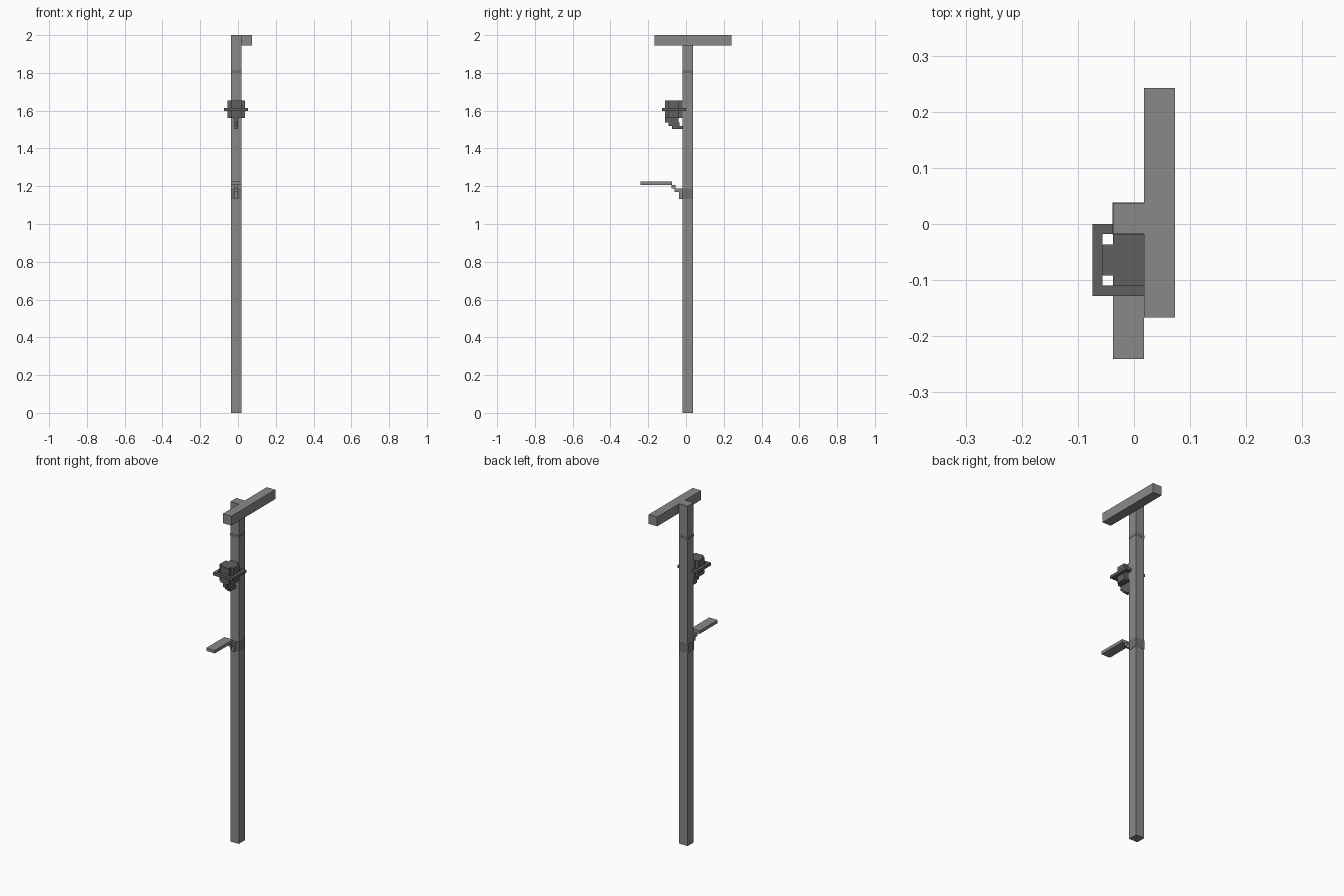
import bpy, bmesh

if "Cube" in bpy.data.objects:
    bpy.data.objects.remove(bpy.data.objects["Cube"])


def material(name, v):
    m = bpy.data.materials.new(name)
    m.diffuse_color = (v, v, v, 1)
    m.use_nodes = True
    m.node_tree.nodes["Principled BSDF"].inputs["Base Color"].default_value = m.diffuse_color
    return m


STEEL = material("light steel", 0.25)
BAND = material("band grey", 0.16)
DARK = material("dark iron", 0.115)


def box(name, x, y, z, mat):
    """Flat-faced box from (min, max) ranges."""
    me = bpy.data.meshes.new(name)
    bm = bmesh.new()
    bmesh.ops.create_cube(bm, size=1)
    for v in bm.verts:
        for i, (lo, hi) in enumerate((x, y, z)):
            v.co[i] = hi if v.co[i] > 0 else lo
    bm.to_mesh(me)
    bm.free()
    me.materials.append(mat)
    ob = bpy.data.objects.new(name, me)
    bpy.context.collection.objects.link(ob)
    return ob


def prism(name, pts, z, mat):
    """Vertical prism from an xy outline."""
    me = bpy.data.meshes.new(name)
    bm = bmesh.new()
    f = bm.faces.new([bm.verts.new((x, y, z[0])) for x, y in pts])
    top = bmesh.ops.extrude_face_region(bm, geom=[f])["geom"]
    for v in top:
        if isinstance(v, bmesh.types.BMVert):
            v.co.z = z[1]
    bmesh.ops.recalc_face_normals(bm, faces=bm.faces)
    bm.to_mesh(me)
    bm.free()
    me.materials.append(mat)
    ob = bpy.data.objects.new(name, me)
    bpy.context.collection.objects.link(ob)


PX, PY = (-0.0375, 0.018), (-0.018, 0.0375)   # post section
CX, CY = -0.01, -0.064                        # centre of the hanging bowl

# post and crossbar
box("post", PX, PY, (0, 2), STEEL)
box("crossbar", (0.018, 0.0735), (-0.167, 0.242), (1.945, 2), STEEL)

# thin bands wrapped round the post
e = 0.0008
for name, z in (("upper_band", (1.80, 1.815)), ("lower_band", (1.132, 1.187))):
    box(name, (PX[0] - e, PX[1] + e), (PY[0] - e, PY[1] + e), z, BAND)

# bowl with a plus-shaped section
a, b = 0.046, 0.0277
plus = [(a, b), (b, b), (b, a), (-b, a), (-b, b), (-a, b),
        (-a, -b), (-b, -b), (-b, -a), (b, -a), (b, -b), (a, -b)]
prism("bowl", [(CX + x, CY + y) for x, y in plus], (1.56, 1.655), DARK)

# square rim made of four bars around the bowl
o, i, rz = 0.064, 0.046, (1.599, 1.615)
for s, side in ((-1, "low"), (1, "high")):
    lo, hi = sorted((s * i, s * o))
    box("rim_y_" + side, (CX - o, CX + o), (CY + lo, CY + hi), rz, DARK)
    box("rim_x_" + side, (CX + lo, CX + hi), (CY - i, CY + i), rz, DARK)

# stepped arm from bowl to post
ARM = (-0.0195, 0.0)
for n, (y, z) in enumerate((((-0.11, -0.04), (1.537, 1.56)),
                            ((-0.092, -0.034), (1.518, 1.537)),
                            ((-0.074, -0.018), (1.502, 1.518)))):
    box(f"bowl_arm_{n}", ARM, y, z, DARK)

# shelf plate and its stepped bracket
box("shelf_plate", PX, (-0.241, -0.074), (1.206, 1.224), STEEL)
for n, (y, z) in enumerate((((-0.078, -0.056), (1.187, 1.206)),
                            ((-0.06, -0.018), (1.169, 1.187)),
                            ((-0.037, -0.018), (1.132, 1.169)))):
    box(f"shelf_bracket_{n}", ARM, y, z, STEEL)
